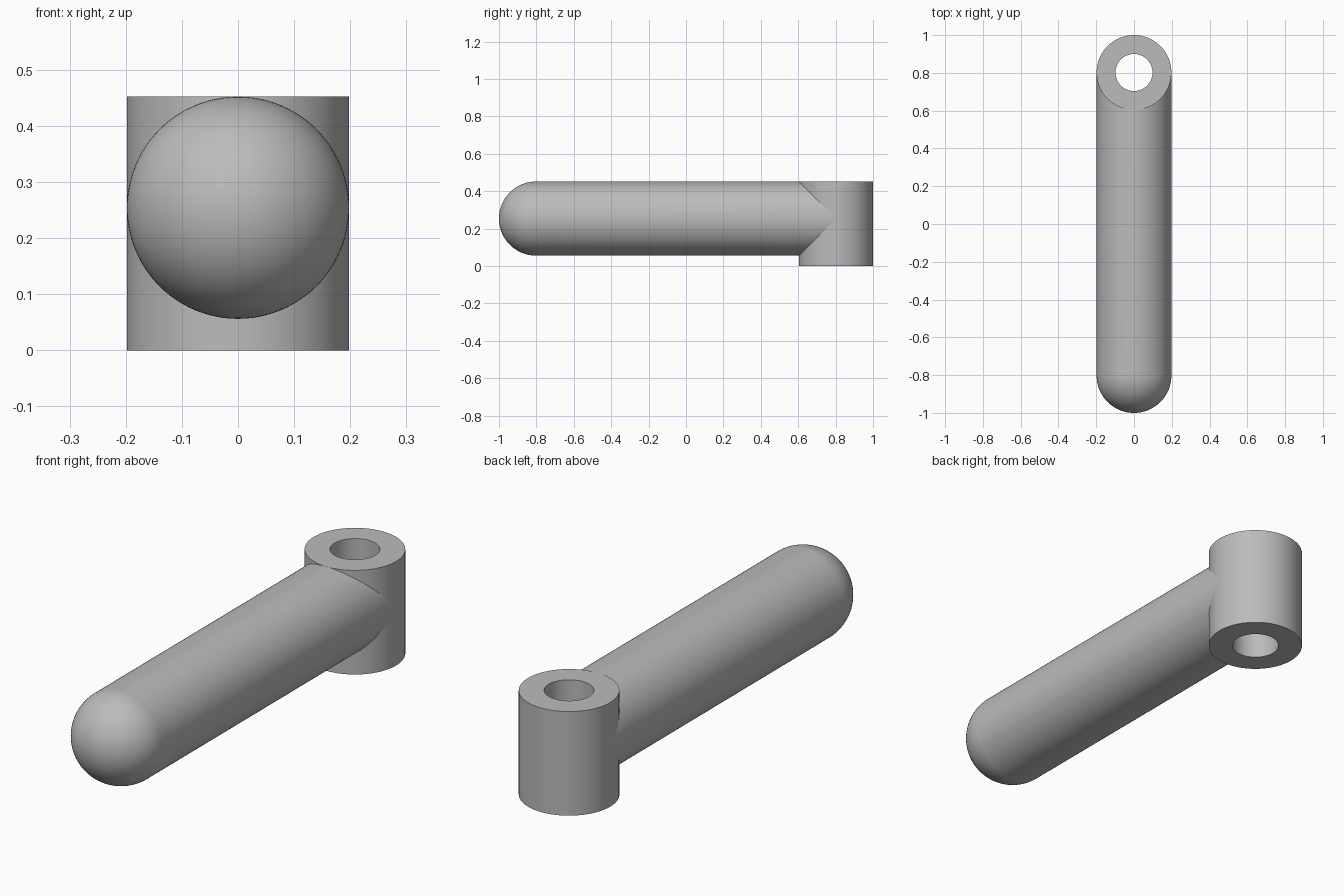
import bpy, bmesh
from math import sin, cos, pi, sqrt, radians

if "Cube" in bpy.data.objects:
    bpy.data.objects.remove(bpy.data.objects["Cube"], do_unlink=True)

R, BORE = 0.198, 0.098       # outer and bore radius
HEIGHT = 0.452               # hub height
HUB_Y = 1 - R
AXIS_Z = HEIGHT - R          # handle axis
SEG = 96

grey = bpy.data.materials.new("plain grey")
grey.use_nodes = True
grey.diffuse_color = (0.5, 0.5, 0.5, 1)
grey.node_tree.nodes["Principled BSDF"].inputs["Base Color"].default_value = (0.5, 0.5, 0.5, 1)


def skin(name, rings, closed=False, tip=None):
    """Join successive rings of points with quads, optionally ending in a tip."""
    bm = bmesh.new()
    loops = [[bm.verts.new(p) for p in ring] for ring in rings]
    pairs = list(zip(loops, loops[1:]))
    if closed:
        pairs.append((loops[-1], loops[0]))
    for a, b in pairs:
        for i in range(SEG):
            j = (i + 1) % SEG
            bm.faces.new((a[i], a[j], b[j], b[i]))
    if tip:
        point = bm.verts.new(tip)
        for i in range(SEG):
            bm.faces.new((point, loops[0][(i + 1) % SEG], loops[0][i]))
    bmesh.ops.recalc_face_normals(bm, faces=bm.faces)
    mesh = bpy.data.meshes.new(name)
    bm.to_mesh(mesh)
    bm.free()
    mesh.materials.append(grey)
    obj = bpy.data.objects.new(name, mesh)
    bpy.context.collection.objects.link(obj)
    bpy.ops.object.select_all(action="DESELECT")
    obj.select_set(True)
    bpy.context.view_layer.objects.active = obj
    bpy.ops.object.shade_smooth_by_angle(angle=radians(30))
    return obj


turns = [2 * pi * i / SEG for i in range(SEG)]

# Hub: upright tube with a through bore
section = [(R, 0), (R, HEIGHT), (BORE, HEIGHT), (BORE, 0)]
skin("pivot_hub",
     [[(r * cos(t), HUB_Y + r * sin(t), z) for t in turns] for r, z in section],
     closed=True)

# Handle: round nose, straight bar, end shaped to meet the hub wall
rings = []
CAP = 24
for k in range(1, CAP + 1):
    a = pi / 2 * k / CAP
    rings.append([(R * sin(a) * cos(t), -HUB_Y - R * cos(a), AXIS_Z + R * sin(a) * sin(t))
                  for t in turns])
rings.append([(R * cos(t), HUB_Y - R * abs(sin(t)), AXIS_Z + R * sin(t)) for t in turns])
skin("handle_bar", rings, tip=(0, -1, AXIS_Z))
